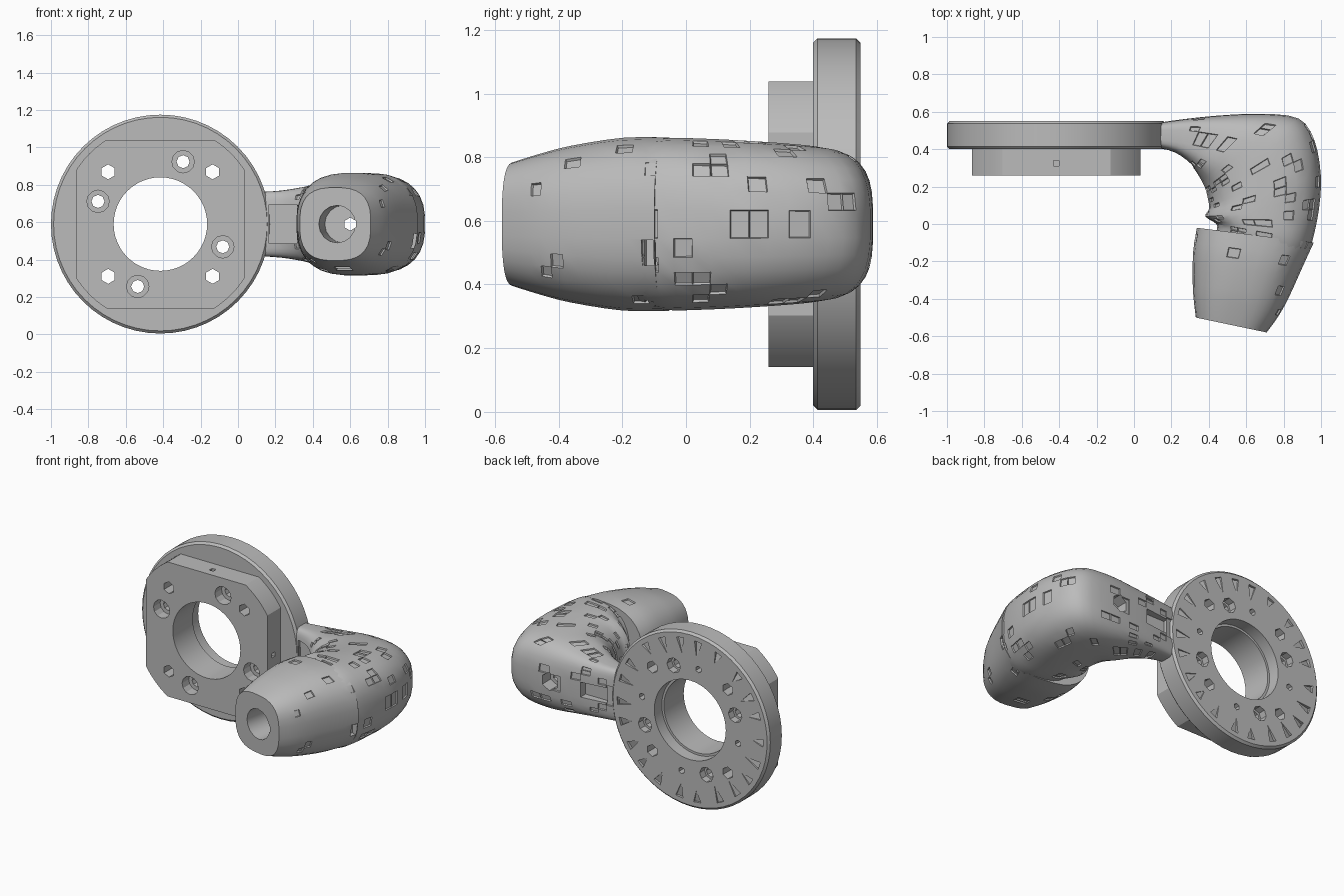
import bpy, bmesh, math, random
from mathutils import Matrix, Vector

random.seed(4)
if "Cube" in bpy.data.objects:
    bpy.data.objects.remove(bpy.data.objects["Cube"])

grey = bpy.data.materials.new("light grey")
grey.use_nodes = True
COLOUR = (0.5, 0.5, 0.5, 1)
grey.diffuse_color = COLOUR
grey.node_tree.nodes["Principled BSDF"].inputs["Base Color"].default_value = COLOUR

CX, CZ = -0.415, 0.59


def make(name, bm):
    bmesh.ops.recalc_face_normals(bm, faces=bm.faces[:])
    me = bpy.data.meshes.new(name)
    bm.to_mesh(me)
    bm.free()
    me.materials.append(grey)
    ob = bpy.data.objects.new(name, me)
    bpy.context.scene.collection.objects.link(ob)
    return ob


def rod(bm, centre, radius, y0, y1, sides=24, radius2=None, turn=0):
    """Cylinder or cone along y; radius belongs to the y0 end."""
    x, z = centre
    m = (Matrix.Translation((x, (y0 + y1) / 2, z)) @ Matrix.Rotation(turn, 4, 'Y')
         @ Matrix.Rotation(-math.pi / 2, 4, 'X'))
    return bmesh.ops.create_cone(bm, cap_ends=True, segments=sides, radius1=radius,
                                 radius2=radius if radius2 is None else radius2,
                                 depth=y1 - y0, matrix=m)["verts"]


def block(bm, centre, size, turn=0):
    m = (Matrix.Translation(centre) @ Matrix.Rotation(turn, 4, 'Z')
         @ Matrix.Diagonal((*size, 1)))
    bmesh.ops.create_cube(bm, size=1, matrix=m)


def combine(ob, tool_bm, operation='DIFFERENCE'):
    """Apply a boolean with the given tool mesh, then drop the tool."""
    tool = make("cutter", tool_bm)
    mod = ob.modifiers.new("cut", 'BOOLEAN')
    mod.object, mod.operation, mod.solver = tool, operation, 'EXACT'
    mod.use_self = True
    dg = bpy.context.evaluated_depsgraph_get()
    me = bpy.data.meshes.new_from_object(ob.evaluated_get(dg))
    ob.modifiers.clear()
    ob.data = me
    bpy.data.objects.remove(tool)


def finish(ob, angle):
    bpy.ops.object.select_all(action='DESELECT')
    ob.select_set(True)
    bpy.context.view_layer.objects.active = ob
    bpy.ops.object.shade_smooth_by_angle(angle=math.radians(angle))


def around(radius, angle):
    return CX + radius * math.cos(angle), CZ + radius * math.sin(angle)


def bolt_holes(bm):
    for k in range(4):
        quarter = k * math.pi / 2
        rod(bm, around(0.395, quarter + math.pi / 4), 0.04, 0.1, 0.7, 6)
        rod(bm, around(0.355, quarter + math.radians(70)), 0.035, 0.1, 0.7, 8)
        rod(bm, around(0.355, quarter + math.radians(70)), 0.06, 0.1, 0.33, 12)


# Round mounting disc with chamfered rims
bm = bmesh.new()
rod(bm, (CX, CZ), 0.585, 0.4, 0.55, 56)
rims = [e for e in bm.edges if abs(e.verts[0].co.y - e.verts[1].co.y) < 0.01]
bmesh.ops.bevel(bm, geom=rims, offset=0.014, segments=1, affect='EDGES')
disc = make("mounting_disc", bm)

bm = bmesh.new()
rod(bm, (CX, CZ), 0.25, 0.3, 0.7, 48)
rod(bm, (CX, CZ), 0.265, 0.47, 0.7, 48)
bolt_holes(bm)
for k in range(4):
    at = around(0.355, math.radians(70) + k * math.pi / 2)
    rod(bm, at, 0.05, 0.5, 0.7, 8)
    rod(bm, around(0.36, math.radians(100) + k * math.pi / 2), 0.022, 0.5, 0.7, 6)
combine(disc, bm)

# Ring of shallow wedge notches on the back of the disc
bm = bmesh.new()
for k in range(22):
    a = k * math.tau / 22 + random.uniform(-0.05, 0.05)
    tip, wide = around(random.uniform(0.43, 0.47), a), 0.05
    left, right = around(0.54, a - wide), around(0.54, a + wide)
    base = [bm.verts.new((x, y, z)) for (x, z), y in
            ((tip, 0.548), (left, 0.53), (right, 0.538))]
    top = [bm.verts.new((v.co.x, 0.6, v.co.z)) for v in base]
    bm.faces.new(base)
    bm.faces.new(top)
    for i in range(3):
        j = (i + 1) % 3
        bm.faces.new((base[i], base[j], top[j], top[i]))
combine(disc, bm)
finish(disc, 25)

# Front plate: a square with its corners rounded off by a circle
bm = bmesh.new()
rod(bm, (CX, CZ), 0.535, 0.26, 0.405, 72)
plate = make("front_plate", bm)
bm = bmesh.new()
block(bm, (CX, 0.33, CZ), (0.9, 0.4, 0.9))
combine(plate, bm, 'INTERSECT')
bm = bmesh.new()
rod(bm, (CX, CZ), 0.25, 0.1, 0.6, 48)
bolt_holes(bm)
for side in (-1, 1):
    block(bm, (CX, 0.325, CZ + side * 0.45), (0.03, 0.03, 0.1))
    block(bm, (CX + side * 0.45, 0.325, CZ), (0.1, 0.03, 0.03))
combine(plate, bm)
finish(plate, 25)


def loft(name, stations, chips, sides=32, steps=3):
    """Skin upright rounded sections, each: inner x, y, outer x, y, half height, power."""
    def blend(i, t):
        p = [stations[min(max(i + d, 0), len(stations) - 1)] for d in (-1, 0, 1, 2)]
        return [b + 0.5 * t * (c - a + t * (2*a - 5*b + 4*c - d + t * (3*(b - c) + d - a)))
                for a, b, c, d in zip(*p)]
    rows = [blend(i, s / steps) for i in range(len(stations) - 1) for s in range(steps)]
    rows.append(stations[-1])
    bm = bmesh.new()
    rings = []
    for x0, y0, x1, y1, half, power in rows:
        ring = []
        for k in range(sides):
            c, s = (f(math.tau * (k + 0.5) / sides) for f in (math.cos, math.sin))
            u = math.copysign(abs(c) ** (2 / power), c)
            v = math.copysign(abs(s) ** (2 / power), s)
            ring.append(bm.verts.new(((x0 + x1 + u * (x1 - x0)) / 2,
                                      (y0 + y1 + u * (y1 - y0)) / 2, CZ + half * v)))
        rings.append(ring)
    skin = []
    for a, b in zip(rings, rings[1:]):
        for k in range(sides):
            j = (k + 1) % sides
            skin.append(bm.faces.new((a[k], a[j], b[j], b[k])))
    bm.faces.new(rings[0])
    bm.faces.new(rings[-1])
    bmesh.ops.recalc_face_normals(bm, faces=bm.faces[:])
    # scattered chipped facets
    picked = [f for f in skin if f.calc_area() > 0.0008 and random.random() < chips]
    bmesh.ops.inset_individual(bm, faces=picked, thickness=0.004, depth=-0.008)
    return make(name, bm)


# Curved arm from the disc to the seam
arm = loft("curved_arm", [
    (0.12, 0.41, 0.12, 0.54, 0.172, 5),
    (0.22, 0.38, 0.26, 0.56, 0.18, 4.5),
    (0.30, 0.32, 0.45, 0.58, 0.20, 3.6),
    (0.35, 0.25, 0.68, 0.59, 0.23, 3),
    (0.38, 0.19, 0.88, 0.565, 0.245, 2.7),
    (0.395, 0.13, 0.965, 0.45, 0.255, 2.6),
    (0.40, 0.08, 1.0, 0.26, 0.264, 2.6),
    (0.38, 0.04, 0.99, 0.08, 0.27, 2.6),
    (0.44, 0.0, 0.955, -0.09, 0.272, 2.6),
    (0.44, -0.04, 0.92, -0.18, 0.26, 2.6)], 0.14)
bm = bmesh.new()
block(bm, (0.24, 0.33, CZ), (0.15, 0.18, 0.21))           # front recess of the neck
block(bm, (0.29, 0.57, CZ), (0.18, 0.1, 0.1))             # slot on the back of the neck
rod(bm, (0.6, CZ), 0.035, -0.3, 0.8, 6)
rod(bm, (0.6, CZ), 0.06, 0.5, 0.8, 6)
block(bm, (0.96, -0.12, 0.5), (0.12, 0.04, 0.08), -0.25)
combine(arm, bm)
finish(arm, 28)

# Tapered end cap past the seam
cap = loft("end_cap", [
    (0.335, -0.02, 0.962, -0.1, 0.274, 2.6),
    (0.315, -0.15, 0.90, -0.235, 0.273, 2.6),
    (0.313, -0.32, 0.83, -0.39, 0.248, 2.6),
    (0.32, -0.42, 0.775, -0.49, 0.222, 2.7),
    (0.33, -0.5, 0.71, -0.58, 0.195, 2.8)], 0.06)
bm = bmesh.new()
axis = Vector((0.2, 0.98, 0)).normalized()
socket = (Matrix.Translation(Vector((0.53, -0.54, CZ)) + axis * 0.04)
          @ axis.to_track_quat('Z', 'Y').to_matrix().to_4x4())
bmesh.ops.create_cone(bm, cap_ends=True, segments=16, radius1=0.1, radius2=0.1,
                      depth=0.24, matrix=socket)
rod(bm, (0.6, CZ), 0.035, -0.8, 0.2, 6)
block(bm, (0.94, -0.12, 0.5), (0.12, 0.04, 0.08), -0.25)
combine(cap, bm)
finish(cap, 28)
